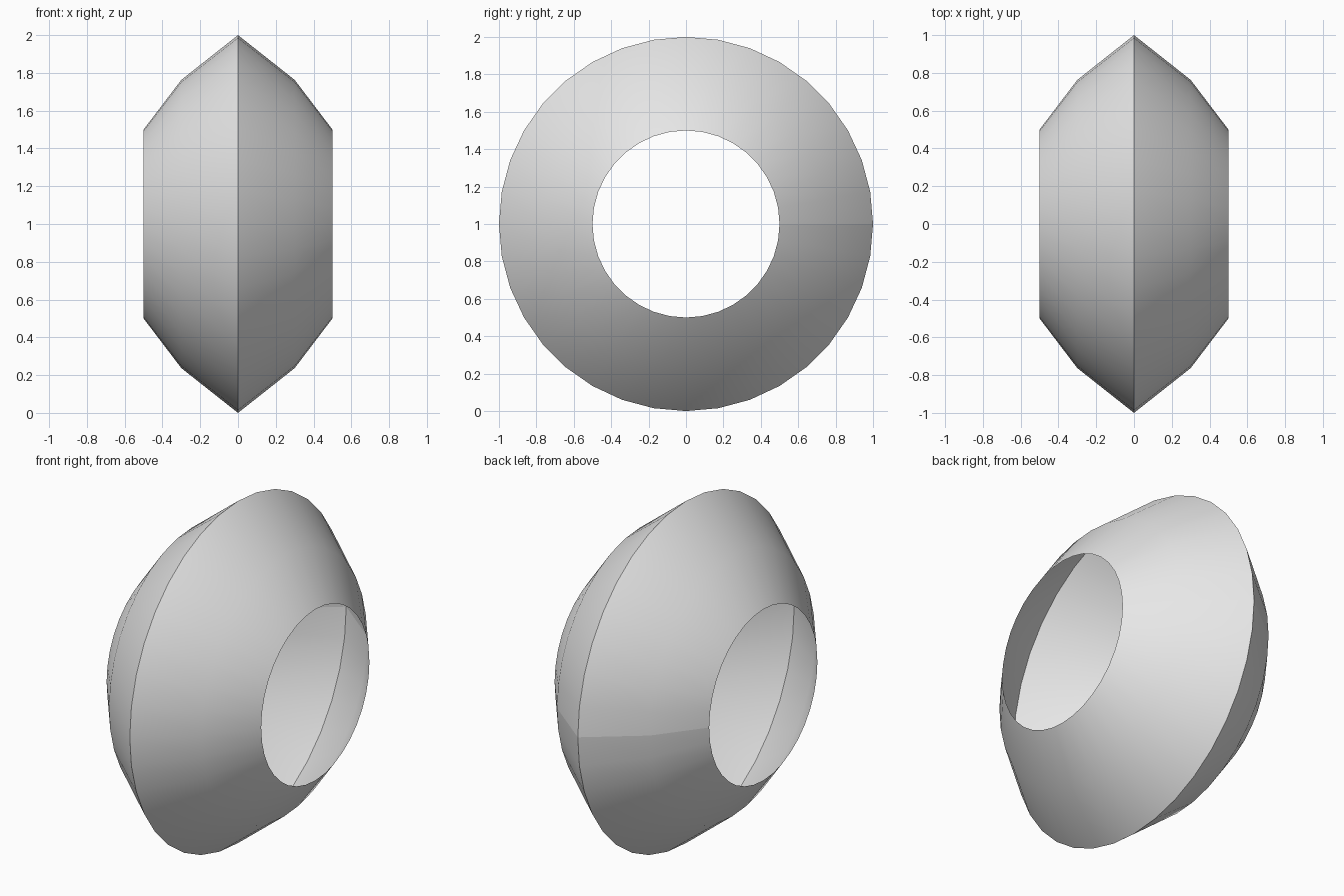
import bpy
import bmesh
from math import cos, sin, tau

cube = bpy.data.objects.get("Cube")
if cube:
    bpy.data.objects.remove(cube, do_unlink=True)

SEGMENTS = 36
# Half profile as (distance from the middle, radius), mirrored across x
half = [(0.5, 0.5), (0.3, 0.763), (0.0, 1.0)]
profile = [(-x, r) for x, r in half] + half[-2::-1]

# Plain grey material
grey = bpy.data.materials.new("light grey")
grey.use_nodes = True
colour = (0.8, 0.8, 0.8, 1.0)
grey.diffuse_color = colour
grey.node_tree.nodes["Principled BSDF"].inputs["Base Color"].default_value = colour

# Open shell: the profile turned around the x axis
bm = bmesh.new()
rings = []
for x, r in profile:
    angles = [tau * j / SEGMENTS for j in range(SEGMENTS)]
    rings.append([bm.verts.new((x, r * cos(a), 1 + r * sin(a))) for a in angles])
for a, b in zip(rings, rings[1:]):
    for j in range(SEGMENTS):
        k = (j + 1) % SEGMENTS
        bm.faces.new((a[j], a[k], b[k], b[j])).smooth = True

# Sharp crease around the widest ring, and the seam along the back
middle = rings[len(rings) // 2]
for j in range(SEGMENTS):
    bm.edges.get((middle[j - 1], middle[j])).smooth = False
for a, b in zip(rings, rings[1:]):
    bm.edges.get((a[0], b[0])).smooth = False

mesh = bpy.data.meshes.new("ring_shell")
bm.to_mesh(mesh)
bm.free()
mesh.materials.append(grey)
shell = bpy.data.objects.new("ring_shell", mesh)
bpy.context.collection.objects.link(shell)
